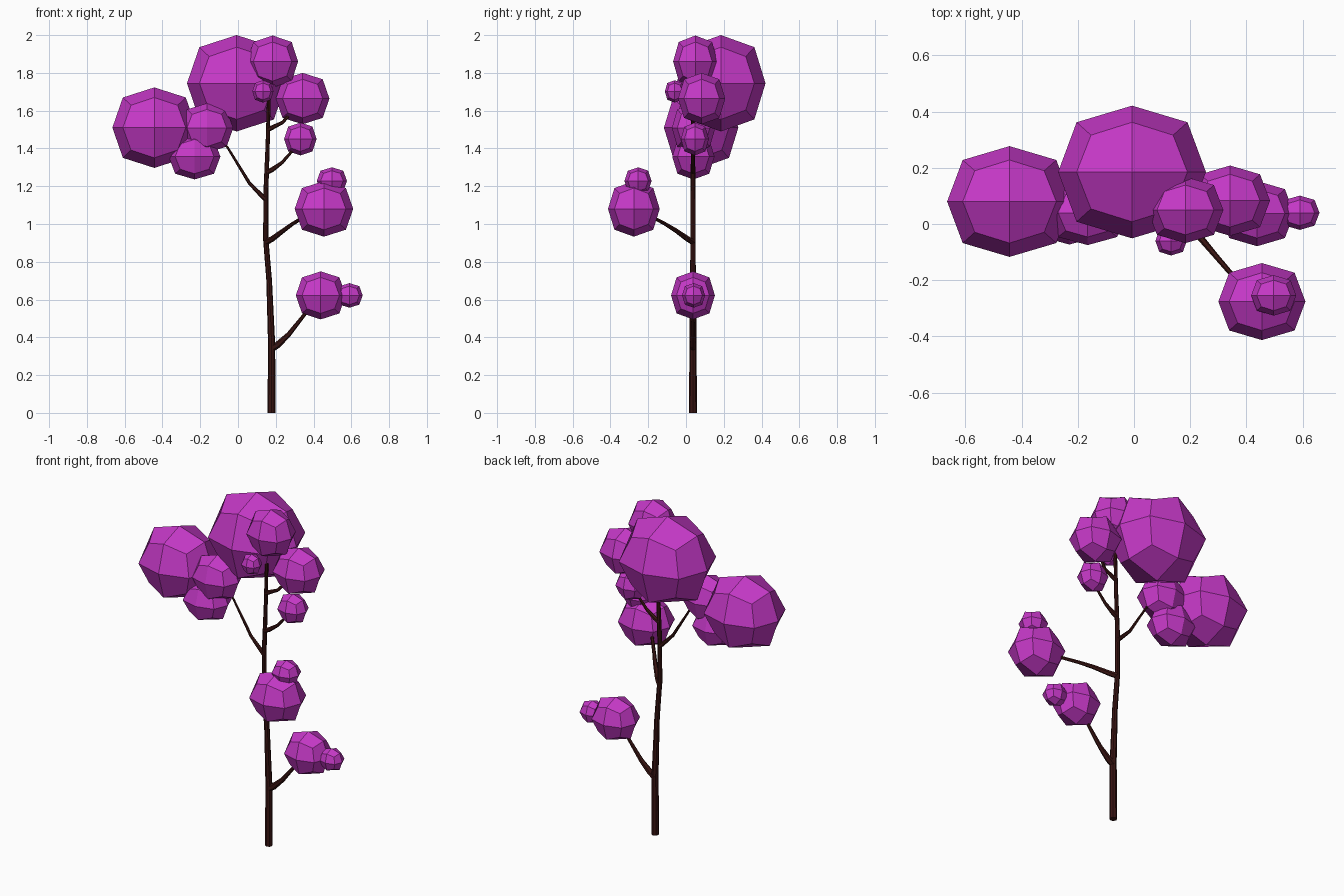
import bpy, bmesh, math
from mathutils import Vector

cube = bpy.data.objects.get("Cube")
if cube:
    bpy.data.objects.remove(cube, do_unlink=True)


def material(name, color):
    mat = bpy.data.materials.new(name)
    mat.use_nodes = True
    mat.diffuse_color = color
    mat.node_tree.nodes["Principled BSDF"].inputs["Base Color"].default_value = color
    return mat


def add_object(name, bm, mat):
    mesh = bpy.data.meshes.new(name)
    bm.to_mesh(mesh)
    bm.free()
    mesh.materials.append(mat)
    obj = bpy.data.objects.new(name, mesh)
    bpy.context.collection.objects.link(obj)
    return obj


def leaf_clump(name, center, radii):
    # A once-subdivided cube gives the faceted 24-sided ball
    bm = bmesh.new()
    bmesh.ops.create_cube(bm, size=2)
    obj = add_object(name, bm, purple)
    obj.location = center
    obj.scale = radii
    sub = obj.modifiers.new("facets", "SUBSURF")
    sub.levels = sub.render_levels = 1
    sub.use_limit_surface = False


def limb(name, points, radii, sides=6):
    # Tapered faceted tube through the points
    bm = bmesh.new()
    pts = [Vector(p) for p in points]
    rings = []
    for i, p in enumerate(pts):
        along = (pts[min(i + 1, len(pts) - 1)] - pts[max(i - 1, 0)]).normalized()
        u = along.cross(Vector((0, 1, 0))).normalized()
        v = along.cross(u)
        turns = [math.tau * k / sides for k in range(sides)]
        rings.append([bm.verts.new(p + radii[i] * (u * math.cos(a) + v * math.sin(a)))
                      for a in turns])
    for low, high in zip(rings, rings[1:]):
        for k in range(sides):
            n = (k + 1) % sides
            bm.faces.new((low[k], low[n], high[n], high[k]))
    bm.faces.new(rings[0])
    bm.faces.new(rings[-1])
    bmesh.ops.recalc_face_normals(bm, faces=bm.faces)
    add_object(name, bm, bark)


purple = material("purple leaves", (0.56, 0.04, 0.57, 1))
bark = material("dark bark", (0.04, 0.007, 0.006, 1))
Y = 0.037

# Trunk
limb("trunk",
     [(.177, Y, 0), (.178, Y, .36), (.165, Y, .7), (.147, Y, .92),
      (.148, Y, 1.18), (.157, Y, 1.42), (.165, Y, 1.74)],
     [.021, .019, .015, .014, .013, .011, .009], 8)

# Branches
limb("lowest_branch", [(.175, Y, .34), (.21, Y, .36), (.27, Y, .417), (.357, Y, .527), (.4, Y, .59)],
     [.02, .018, .013, .009, .008])
limb("front_branch", [(.148, Y, .905), (.18, .01, .92), (.24, -.053, .965), (.288, -.11, 1), (.4, -.24, 1.07)],
     [.017, .015, .012, .01, .008])
limb("right_branch", [(.148, Y, 1.13), (.125, Y, 1.15), (.06, Y, 1.217), (-.055, Y, 1.405), (-.14, Y, 1.5)],
     [.014, .012, .009, .006, .005])
limb("left_branch", [(.153, Y, 1.275), (.18, Y, 1.287), (.233, Y, 1.325), (.29, Y, 1.39), (.33, Y, 1.45)],
     [.014, .013, .009, .007, .006])
limb("upper_left_branch", [(.16, Y, 1.5), (.18, Y, 1.51), (.235, Y, 1.537), (.27, .05, 1.575), (.33, .07, 1.65)],
     [.013, .012, .009, .008, .007])

# Foliage: centre and radii of each clump
clumps = {
    "crown": ((-.007, .185, 1.745), (.263, .236, .255)),
    "crown_front": ((.183, .05, 1.86), (.135, .118, .138)),
    "crown_bud": ((.132, -.06, 1.702), (.056, .052, .059)),
    "right_large": ((-.443, .08, 1.51), (.222, .197, .213)),
    "right_inner": ((-.165, .04, 1.508), (.14, .115, .131)),
    "right_lower": ((-.23, .039, 1.357), (.137, .112, .121)),
    "upper_left": ((.342, .083, 1.664), (.142, .125, .136)),
    "middle_left": ((.33, .047, 1.45), (.086, .074, .087)),
    "front": ((.455, -.276, 1.08), (.155, .137, .147)),
    "front_bud": ((.497, -.254, 1.228), (.08, .072, .072)),
    "lowest": ((.438, .037, .622), (.132, .116, .127)),
    "lowest_bud": ((.59, .04, .622), (.07, .061, .065)),
}
for label, (center, radii) in clumps.items():
    leaf_clump(label + "_leaf_clump", center, radii)
